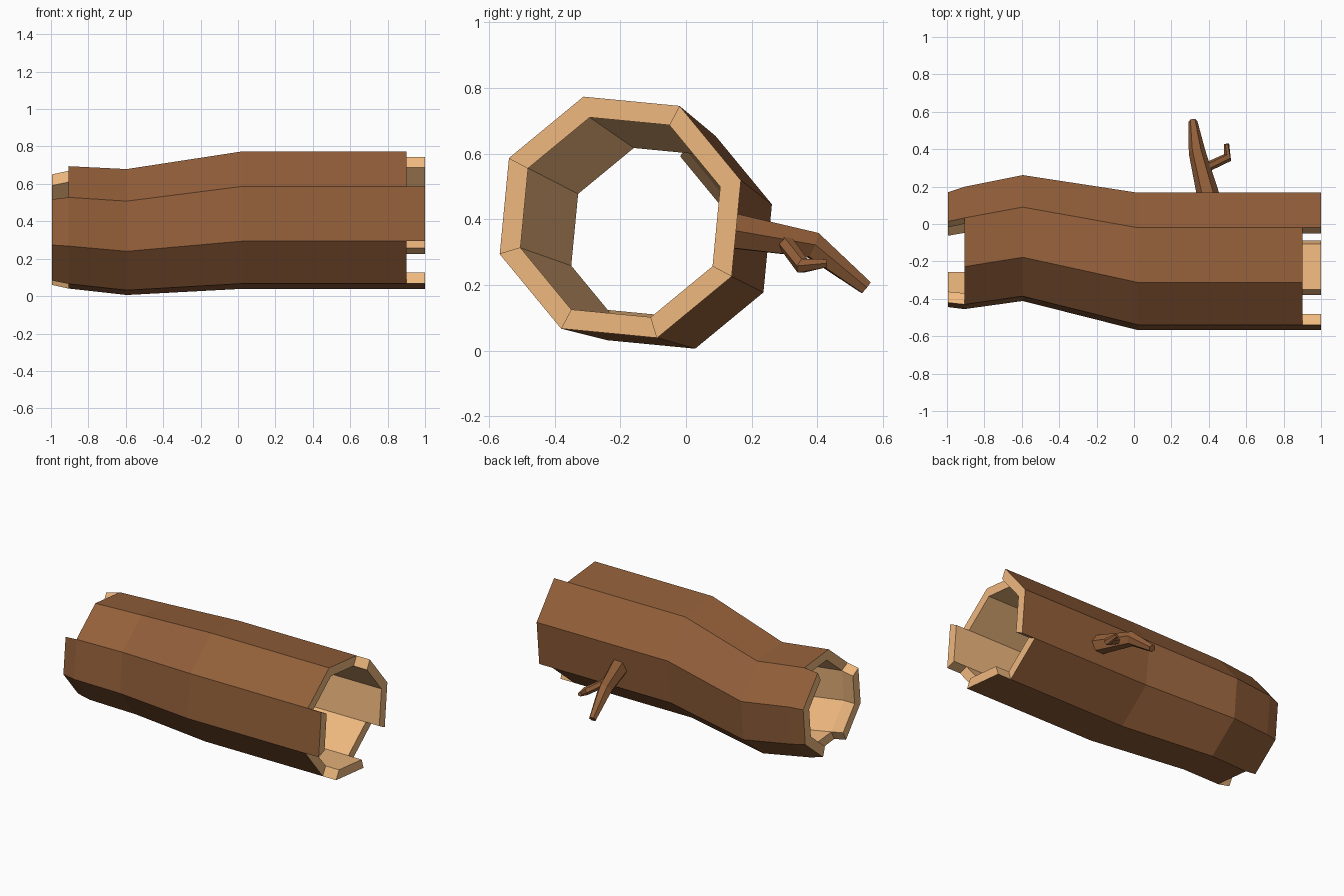
import bpy, bmesh
from math import sin, cos, radians, pi
from mathutils import Vector

if "Cube" in bpy.data.objects:
    bpy.data.objects.remove(bpy.data.objects["Cube"])


def material(name, color):
    m = bpy.data.materials.new(name)
    m.diffuse_color = (*color, 1)
    m.use_nodes = True
    m.node_tree.nodes["Principled BSDF"].inputs["Base Color"].default_value = m.diffuse_color
    return m


bark = material("bark", (0.29, 0.115, 0.042))
wood = material("wood", (0.86, 0.48, 0.21))


def finish(bm, name, mats):
    bmesh.ops.recalc_face_normals(bm, faces=bm.faces)
    mesh = bpy.data.meshes.new(name)
    bm.to_mesh(mesh)
    bm.free()
    for m in mats:
        mesh.materials.append(m)
    obj = bpy.data.objects.new(name, mesh)
    bpy.context.collection.objects.link(obj)
    return obj


# Hollow log: rings of (x, centre y, centre z, outer radius, inner radius)
RINGS = [(-0.995, -0.137, 0.367, 0.321, 0.254),
         (-0.907, -0.128, 0.3675, 0.342, 0.274),
         (-0.595, -0.075, 0.3425, 0.352, 0.287),
         (0.02, -0.20, 0.406, 0.384, 0.318),
         (0.90, -0.20, 0.406, 0.384, 0.318),
         (1.0, -0.20, 0.406, 0.384, 0.318)]
SIDES = 8
# staves that reach the broken ends
LONG_LEFT, LONG_RIGHT = {0, 3, 4, 6, 7}, {0, 3, 5, 7}


def filled(seg, k):
    if seg == 0:
        return k % SIDES in LONG_LEFT
    if seg == 4:
        return k % SIDES in LONG_RIGHT
    return 0 < seg < 4


bm = bmesh.new()
outer, inner = [], []
for x, cy, cz, ro, ri in RINGS:
    for rows, r in ((outer, ro), (inner, ri)):
        rows.append([bm.verts.new((x, cy + r * cos(a), cz + r * sin(a)))
                     for a in (radians(17 + 45 * k) for k in range(SIDES))])


def quad(mat, *vs):
    bm.faces.new(vs).material_index = mat


for s in range(5):
    for k in range(SIDES):
        if not filled(s, k):
            continue
        n = (k + 1) % SIDES
        quad(0, outer[s][k], outer[s][n], outer[s + 1][n], outer[s + 1][k])
        quad(1, inner[s][k], inner[s + 1][k], inner[s + 1][n], inner[s][n])
        # end faces, then split faces beside a missing stave
        for end, beyond in ((s, s - 1), (s + 1, s + 1)):
            if not filled(beyond, k):
                quad(1, outer[end][k], outer[end][n], inner[end][n], inner[end][k])
        for edge, beside in ((k, k - 1), (n, k + 1)):
            if not filled(s, beside):
                quad(1, outer[s][edge], outer[s + 1][edge],
                     inner[s + 1][edge], inner[s][edge])
finish(bm, "hollow_log", [bark, wood])


def limb(name, points, radii, sides=6):
    """Tapered faceted tube along a bent path."""
    pts = [Vector(p) for p in points]
    bm = bmesh.new()
    rings = []
    for i, (p, r) in enumerate(zip(pts, radii)):
        d = (pts[min(i + 1, len(pts) - 1)] - pts[max(i - 1, 0)]).normalized()
        u = d.cross(Vector((0, 0, 1))).normalized()
        v = u.cross(d)
        rings.append([bm.verts.new(p + r * (u * cos(a) + v * sin(a)))
                      for a in (2 * pi * j / sides for j in range(sides))])
    for a, b in zip(rings, rings[1:]):
        for j in range(sides):
            n = (j + 1) % sides
            bm.faces.new((a[j], a[n], b[n], b[j]))
    bm.faces.new(rings[0])
    bm.faces.new(rings[-1])
    return finish(bm, name, [bark])


# Broken branch and its side twig
limb("branch", [(0.405, 0.12, 0.368), (0.337, 0.385, 0.322), (0.315, 0.548, 0.192)],
     [0.062, 0.045, 0.024])
limb("twig", [(0.37, 0.295, 0.34), (0.50, 0.355, 0.258), (0.495, 0.428, 0.266)],
     [0.026, 0.026, 0.014])
